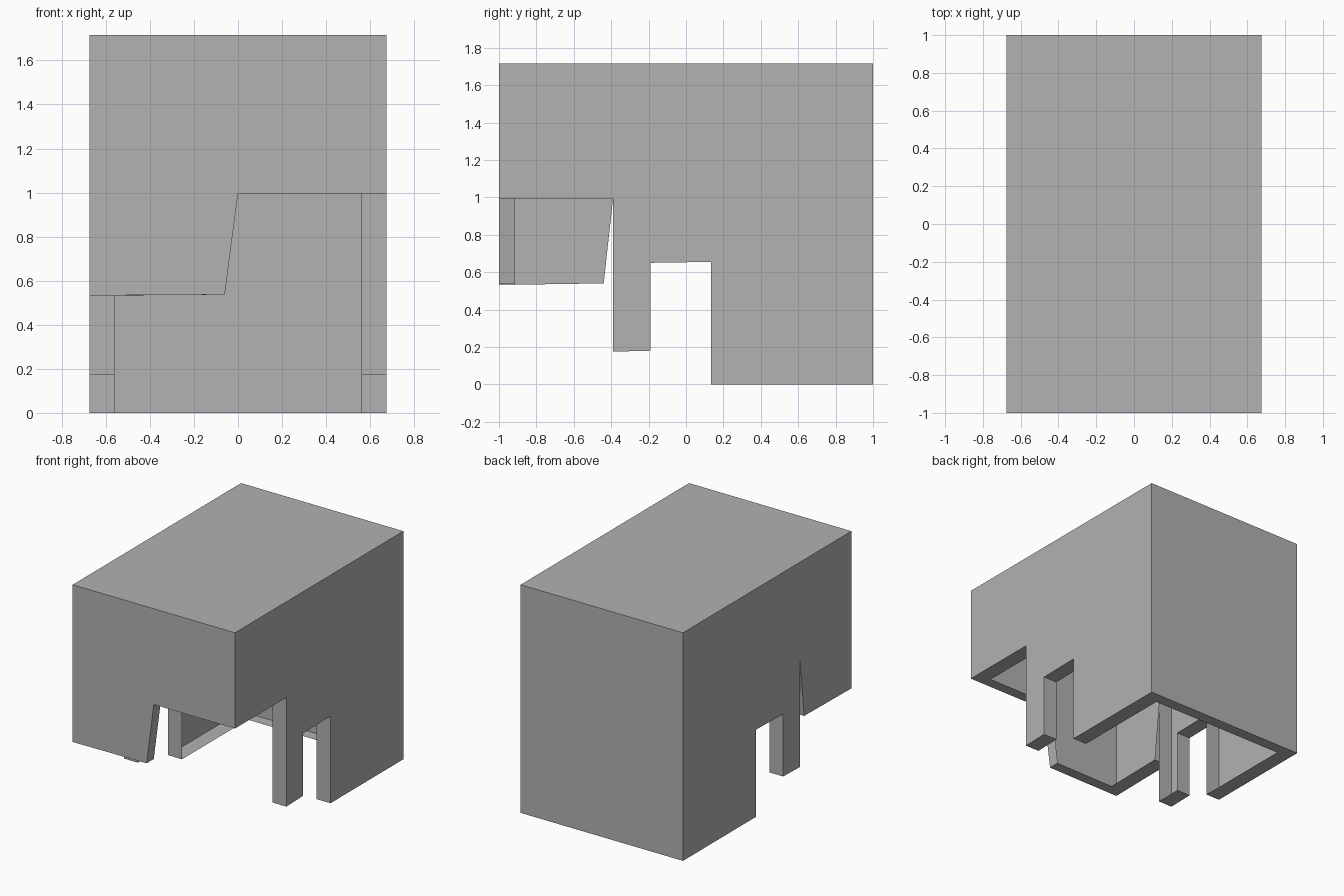
import bpy
import bmesh

cube = bpy.data.objects.get("Cube")
if cube:
    bpy.data.objects.remove(cube, do_unlink=True)

W, D, H = 0.675, 1.0, 1.715      # half width, half depth, height
IN_X, IN_Y = 0.56, 0.915         # inner limits of the folded rim

grey = bpy.data.materials.new("plain_grey")
grey.use_nodes = True
colour = (0.445, 0.445, 0.445, 1)
grey.diffuse_color = colour
grey.node_tree.nodes["Principled BSDF"].inputs["Base Color"].default_value = colour

# Lower edge of each wall, running anticlockwise seen from above
leg = [(-0.39, 0.995), (-0.39, 0.175), (-0.19, 0.18),
       (-0.19, 0.65), (0.135, 0.655), (0.135, 0)]
front = [(-W, -D, 0.533), (-0.06, -D, 0.537), (0, -D, 0.995), (W, -D, 0.995)]
left = [(W, -D, 0.995)] + [(W, y, z) for y, z in leg] + [(W, D, 0)]
back = [(W, D, 0), (-W, D, 0)]
right = ([(-W, D, 0)] + [(-W, y, z) for y, z in reversed(leg)]
         + [(-W, -0.44, 0.54), (-W, -D, 0.533)])
walls = [front, left, back, right]


def make_object(name, polygons):
    bm = bmesh.new()
    for points in polygons:
        bm.faces.new([bm.verts.new(p) for p in points])
    bmesh.ops.remove_doubles(bm, verts=bm.verts, dist=0.0005)
    mesh = bpy.data.meshes.new(name)
    bm.to_mesh(mesh)
    bm.free()
    mesh.materials.append(grey)
    obj = bpy.data.objects.new(name, mesh)
    bpy.context.collection.objects.link(obj)
    return obj


def raised(p):
    return (p[0], p[1], H)


def inward(p):
    return (max(-IN_X, min(IN_X, p[0])), max(-IN_Y, min(IN_Y, p[1])), p[2])


# Four thin walls and the flat top
panels = [edge + [raised(edge[-1]), raised(edge[0])] for edge in walls]
panels.append([raised(edge[0]) for edge in walls])
make_object("outer_shell", panels)

# Rim folded inward along the whole lower edge
rim = [(b, a, inward(a), inward(b))
       for edge in walls for a, b in zip(edge, edge[1:])]
make_object("inner_rim", rim)
